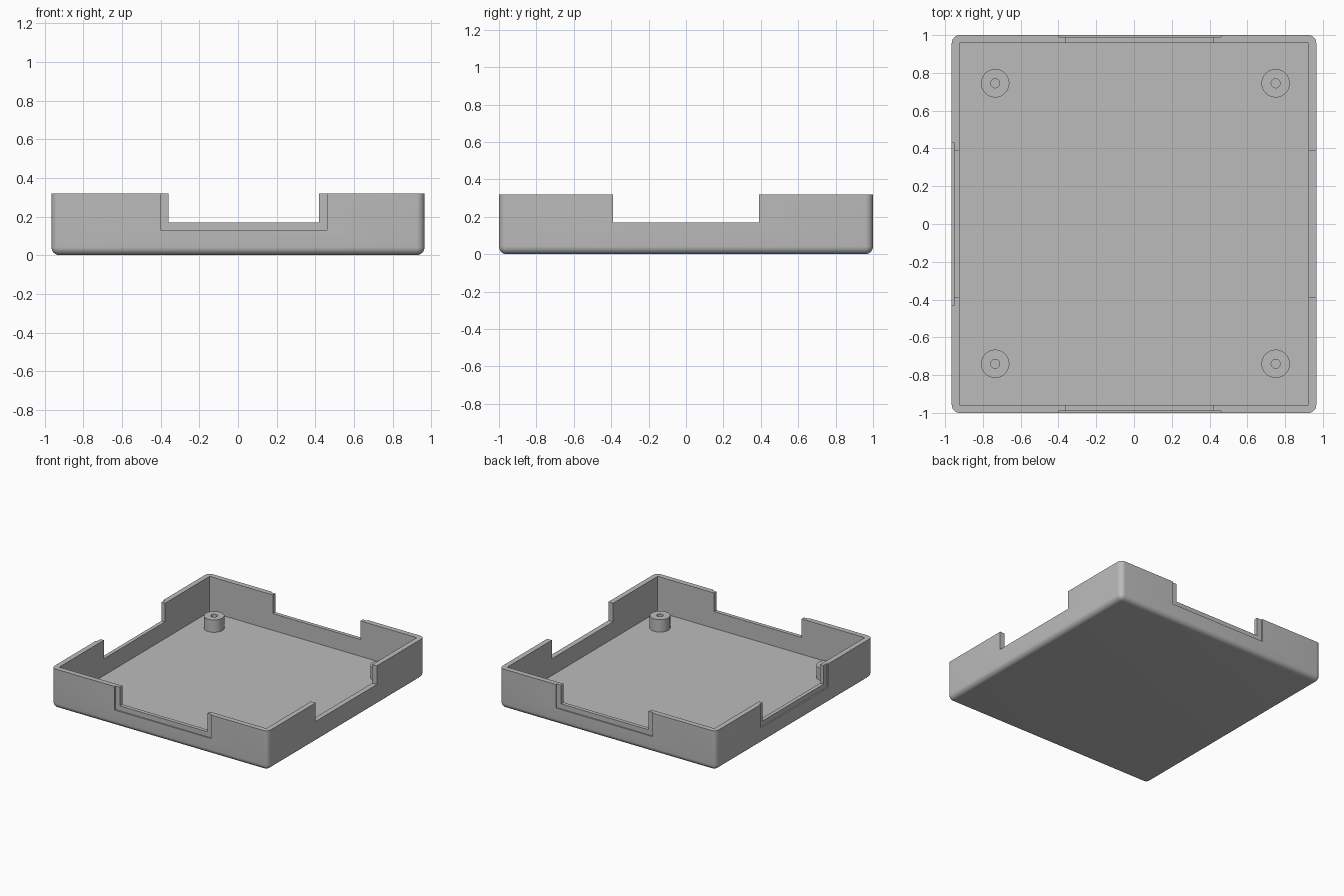
import bpy
import bmesh
from math import pi, radians
from mathutils import Matrix, Vector

if "Cube" in bpy.data.objects:
    bpy.data.objects.remove(bpy.data.objects["Cube"], do_unlink=True)

HX, HY, TOP = 0.965, 1.0, 0.32      # outer half sizes and height
WALL, FLOOR = 0.042, 0.035
NOTCH_Z, RECESS_Z = 0.17, 0.13
RECESS_DEPTH, LIP = 0.011, 0.041
OVER = 0.1                          # cutter overshoot

grey = bpy.data.materials.new("plain grey")
grey.use_nodes = True
colour = (0.5, 0.5, 0.5, 1)
grey.diffuse_color = colour
grey.node_tree.nodes["Principled BSDF"].inputs["Base Color"].default_value = colour


def add_object(name, bm):
    bmesh.ops.recalc_face_normals(bm, faces=bm.faces)
    mesh = bpy.data.meshes.new(name)
    bm.to_mesh(mesh)
    bm.free()
    mesh.materials.append(grey)
    obj = bpy.data.objects.new(name, mesh)
    bpy.context.collection.objects.link(obj)
    return obj


def box(low, high):
    low, high = Vector(low), Vector(high)
    bm = bmesh.new()
    place = Matrix.Translation((low + high) / 2) @ Matrix.Diagonal((*(high - low), 1))
    bmesh.ops.create_cube(bm, size=1, matrix=place)
    return bm


def activate(obj):
    bpy.ops.object.select_all(action="DESELECT")
    obj.select_set(True)
    bpy.context.view_layer.objects.active = obj


def cut(target, low, high):
    cutter = add_object("cutter", box(low, high))
    cutter.hide_render = True
    mod = target.modifiers.new("cut", "BOOLEAN")
    mod.operation, mod.solver, mod.object = "DIFFERENCE", "EXACT", cutter
    activate(target)
    bpy.ops.object.modifier_apply(modifier=mod.name)
    bpy.data.objects.remove(cutter, do_unlink=True)


# Tray shell: rounded upright corners and bottom edge, sharp rim
bm = box((-HX, -HY, 0), (HX, HY, TOP))
rounded = [e for e in bm.edges if min(v.co.z for v in e.verts) < TOP / 2]
bmesh.ops.bevel(bm, geom=rounded, offset=0.042, segments=8, profile=0.5, affect="EDGES")
tray = add_object("tray", bm)
cut(tray, (WALL - HX, WALL - HY, FLOOR), (HX - WALL, HY - WALL, TOP + OVER))

# Front and back openings, each with a shallow outer recess
X0, X1 = -0.36, 0.42
for side in (-1, 1):
    def y_range(inner):
        return sorted((side * inner, side * (HY + OVER)))
    a, b = y_range(HY - 2 * WALL)
    cut(tray, (X0, a, NOTCH_Z), (X1, b, TOP + OVER))
    a, b = y_range(HY - RECESS_DEPTH)
    cut(tray, (X0 - LIP, a, RECESS_Z), (X1 + LIP, b, TOP + OVER))

# Side openings, with a recess on the right wall only
Y = 0.39
cut(tray, (HX - 2 * WALL, -Y, NOTCH_Z), (HX + OVER, Y, TOP + OVER))
cut(tray, (-HX - OVER, -Y, NOTCH_Z), (2 * WALL - HX, Y, TOP + OVER))
cut(tray, (-HX - OVER, -Y - LIP, RECESS_Z), (RECESS_DEPTH - HX, Y + LIP, TOP + OVER))

# Hollow screw posts in the four corners
parts = [tray]
PROFILE = [(0.075, FLOOR), (0.075, 0.135), (0.024, 0.135), (0.024, FLOOR)]
for x, x_name in ((-0.735, "right"), (0.75, "left")):
    for y, y_name in ((-0.74, "front"), (0.745, "back")):
        bm = bmesh.new()
        verts = [bm.verts.new((r, 0, z)) for r, z in PROFILE]
        edges = [bm.edges.new(pair) for pair in zip(verts, verts[1:])]
        bmesh.ops.spin(bm, geom=verts + edges, axis=(0, 0, 1), cent=(0, 0, 0),
                       angle=2 * pi, steps=40, use_duplicate=False)
        bmesh.ops.remove_doubles(bm, verts=bm.verts, dist=0.0005)
        post = add_object(f"screw_post_{y_name}_{x_name}", bm)
        post.location = (x, y, 0)
        # Open tube: make sure the walls face outwards
        bm = bmesh.new()
        bm.from_mesh(post.data)
        top = max(bm.faces, key=lambda f: f.calc_center_median().z)
        if top.normal.z < 0:
            bmesh.ops.reverse_faces(bm, faces=bm.faces)
        bm.to_mesh(post.data)
        bm.free()
        parts.append(post)

for part in parts:
    activate(part)
    bpy.ops.object.shade_smooth_by_angle(angle=radians(30))
